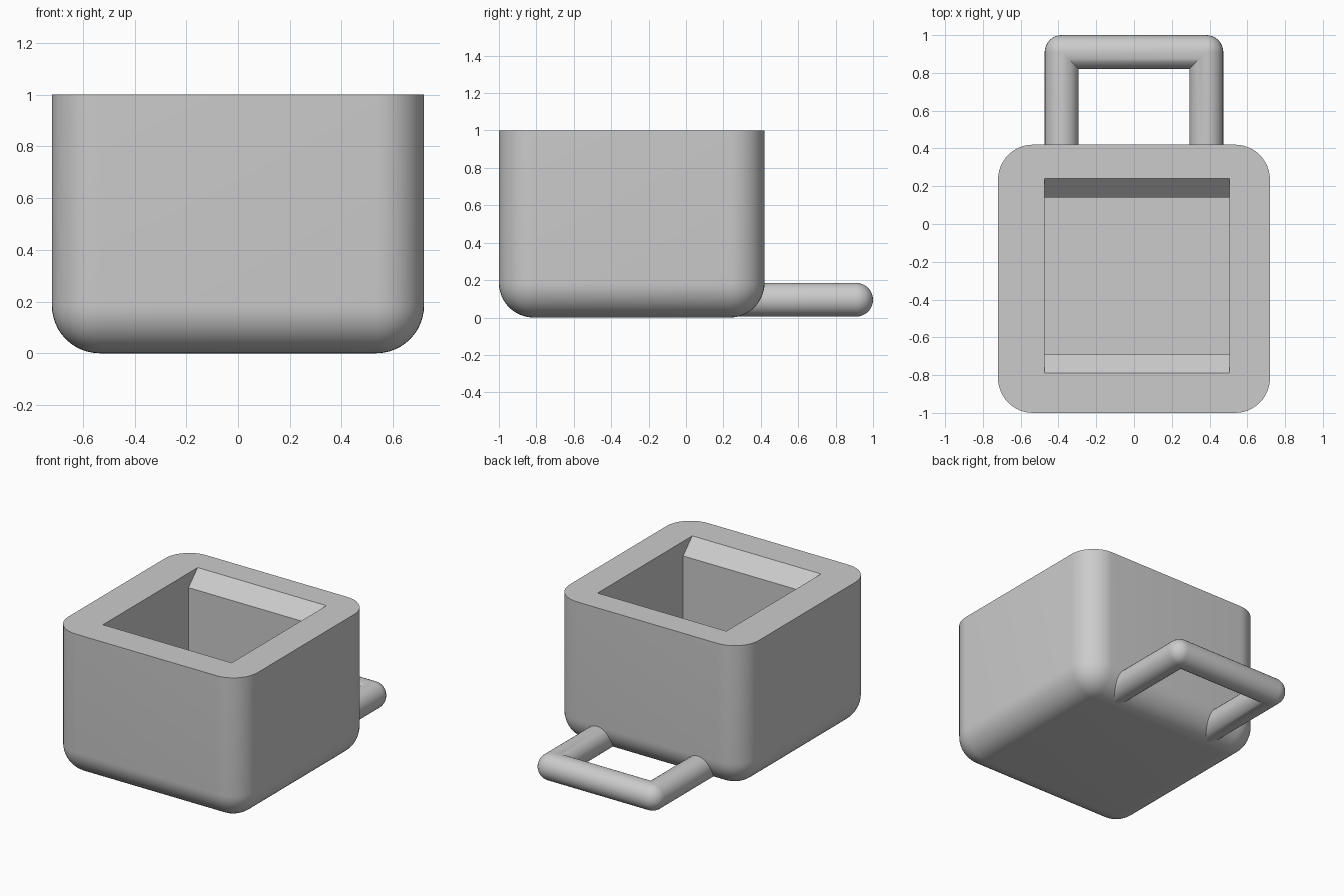
import bpy, bmesh
from math import sin, cos, pi
from mathutils import Vector

old = bpy.data.objects.get("Cube")
if old:
    bpy.data.objects.remove(old, do_unlink=True)

grey = bpy.data.materials.new("light grey")
grey.use_nodes = True
colour = (0.6, 0.6, 0.6, 1)
grey.diffuse_color = colour
grey.node_tree.nodes["Principled BSDF"].inputs["Base Color"].default_value = colour


def make_object(name, bm):
    bmesh.ops.recalc_face_normals(bm, faces=bm.faces)
    mesh = bpy.data.meshes.new(name)
    bm.to_mesh(mesh)
    bm.free()
    mesh.materials.append(grey)
    obj = bpy.data.objects.new(name, mesh)
    bpy.context.collection.objects.link(obj)
    return obj


def select_only(obj):
    bpy.ops.object.select_all(action='DESELECT')
    obj.select_set(True)
    bpy.context.view_layer.objects.active = obj


# Body: box with rounded sides and bottom, sharp flat rim
bm = bmesh.new()
bmesh.ops.create_cube(bm, size=1)
for v in bm.verts:
    v.co = Vector((v.co.x * 1.44, v.co.y * 1.42 - 0.29, v.co.z + 0.5))
edges = [e for e in bm.edges if min(v.co.z for v in e.verts) < 0.5]
bmesh.ops.bevel(bm, geom=edges, offset=0.185, segments=12, profile=0.5,
                affect='EDGES', clamp_overlap=True)
body = make_object("body", bm)

# Cavity: straight pocket whose front and back edges are chamfered at the rim
FLOOR = 0.2
profile = [(-0.69, FLOOR), (0.14, FLOOR), (0.14, 0.9), (0.24, 1.0),
           (0.24, 1.2), (-0.79, 1.2), (-0.79, 1.0), (-0.69, 0.9)]
bm = bmesh.new()
side = bm.faces.new([bm.verts.new((-0.475, y, z)) for y, z in profile])
ext = bmesh.ops.extrude_face_region(bm, geom=[side])["geom"]
bmesh.ops.translate(bm, vec=(0.98, 0, 0),
                    verts=[g for g in ext if isinstance(g, bmesh.types.BMVert)])
cutter = make_object("cavity_cutter", bm)
cutter.hide_render = True

cut = body.modifiers.new("cavity", 'BOOLEAN')
cut.operation = 'DIFFERENCE'
cut.solver = 'EXACT'
cut.object = cutter
select_only(body)
bpy.ops.object.modifier_apply(modifier=cut.name)
bpy.data.objects.remove(cutter, do_unlink=True)

# Handle: round bar swept in a U, ball outer corners and mitred inner corners
R, SIDES, STEPS = 0.09, 32, 8
HX, HY, HZ = 0.383, 0.91, 0.095


def ring(x, y, turn, corner=0):
    """One ring of the bar; turn is the outward direction in plan."""
    points = []
    for i in range(SIDES):
        a = 2 * pi * i / SIDES
        c = R * cos(a)
        if corner and c < 0:
            offset = (c * corner, c)
        else:
            offset = (c * cos(turn), c * sin(turn))
        points.append((x + offset[0], y + offset[1], HZ + R * sin(a)))
    return points


rings = [ring(HX, 0.24, 0)]
rings += [ring(HX, HY, pi / 2 * k / STEPS, 1) for k in range(STEPS + 1)]
rings += [ring(-HX, HY, pi / 2 + pi / 2 * k / STEPS, -1) for k in range(STEPS + 1)]
rings += [ring(-HX, 0.24, pi)]

bm = bmesh.new()
rows = [[bm.verts.new(p) for p in r] for r in rings]
for a, b in zip(rows, rows[1:]):
    for i in range(SIDES):
        j = (i + 1) % SIDES
        bm.faces.new((a[i], a[j], b[j], b[i]))
bm.faces.new(rows[0])
bm.faces.new(rows[-1])
bmesh.ops.remove_doubles(bm, verts=bm.verts, dist=0.0005)
handle = make_object("handle", bm)

for obj in (body, handle):
    select_only(obj)
    bpy.ops.object.shade_smooth_by_angle(angle=pi / 6)
